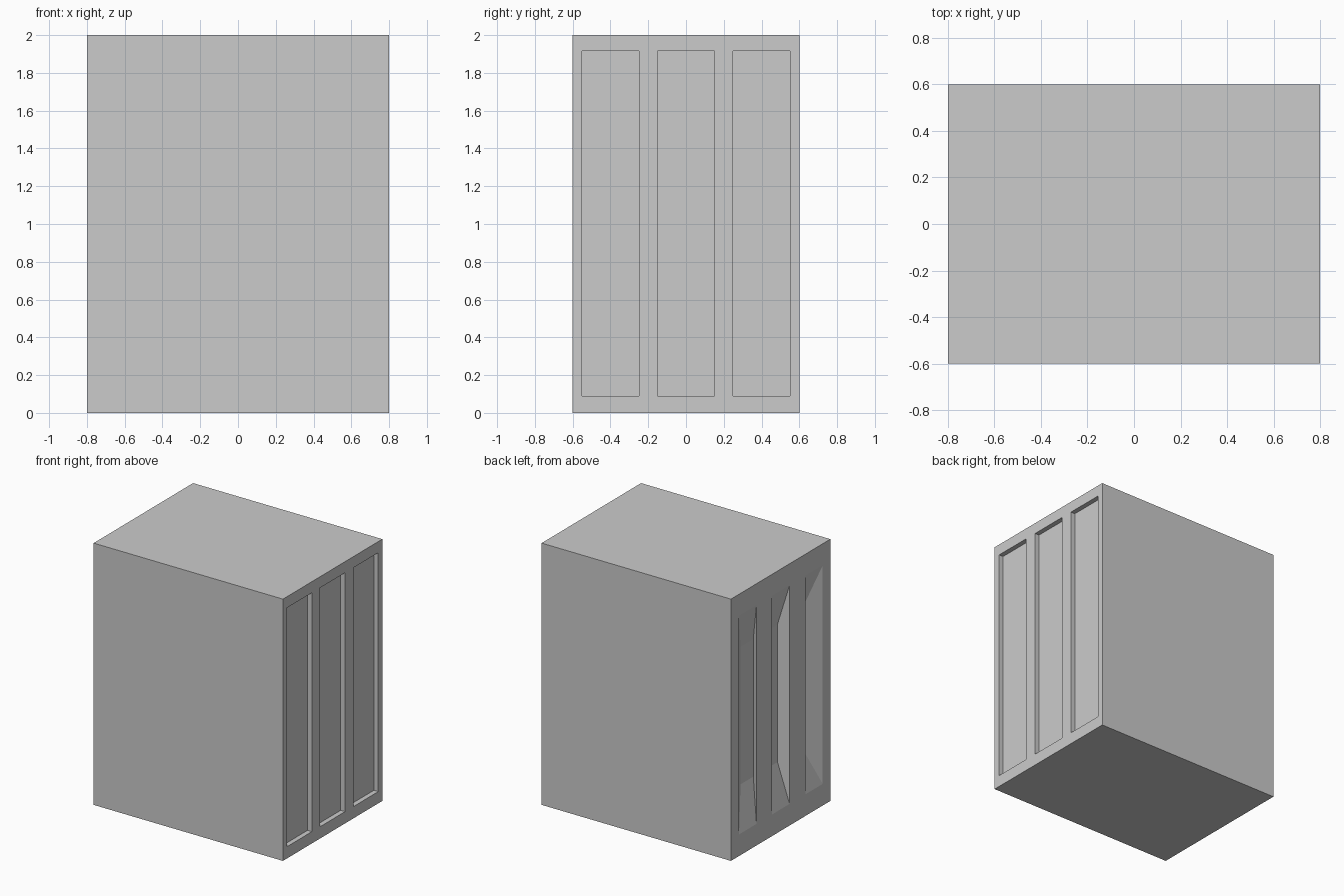
import bpy, bmesh

if "Cube" in bpy.data.objects:
    bpy.data.objects.remove(bpy.data.objects["Cube"])

W, D, H = 1.6, 1.2, 2.0


def loft(bm, sections):
    """Closed solid through rectangles (x, y0, y1, z0, z1)."""
    rings = [[bm.verts.new((x, y, z)) for y, z in ((y0, z0), (y1, z0), (y1, z1), (y0, z1))]
             for x, y0, y1, z0, z1 in sections]
    for a, b in zip(rings, rings[1:]):
        for i in range(4):
            j = (i + 1) % 4
            bm.faces.new((a[i], a[j], b[j], b[i]))
    bm.faces.new(rings[0])
    bm.faces.new(rings[-1])


def finish(bm, name):
    bmesh.ops.recalc_face_normals(bm, faces=bm.faces)
    mesh = bpy.data.meshes.new(name)
    bm.to_mesh(mesh)
    bm.free()
    obj = bpy.data.objects.new(name, mesh)
    bpy.context.collection.objects.link(obj)
    return obj


# Cabinet body
bm = bmesh.new()
loft(bm, [(-W / 2, -D / 2, D / 2, 0, H), (W / 2, -D / 2, D / 2, 0, H)])
body = finish(bm, "cabinet_body")

# Recess cutters: straight panels on the right, tapered slots on the left
bm = bmesh.new()
sy, sz, depth = 0.73, 0.63, 0.082
for c in (-0.4, 0.0, 0.4):
    panel = (c - 0.15, c + 0.15, 0.09, 1.915)
    loft(bm, [(W / 2 - 0.037, *panel), (W / 2 + 0.1, *panel)])

    y0, y1, hz = c - 0.108, c + 0.102, 0.835
    slot = (y0, y1, 1 - hz, 1 + hz)
    floor = (y0 * sy, y1 * sy, 1 - hz * sz, 1 + hz * sz)
    loft(bm, [(-W / 2 - 0.1, *slot), (-W / 2, *slot), (-W / 2 + depth, *floor)])
cutter = finish(bm, "recess_cutter")
cutter.hide_render = True

# Cut the recesses into the body
mod = body.modifiers.new("recesses", 'BOOLEAN')
mod.operation = 'DIFFERENCE'
mod.solver = 'EXACT'
mod.object = cutter
bpy.context.view_layer.objects.active = body
bpy.ops.object.modifier_apply(modifier=mod.name)
bpy.data.objects.remove(cutter)
